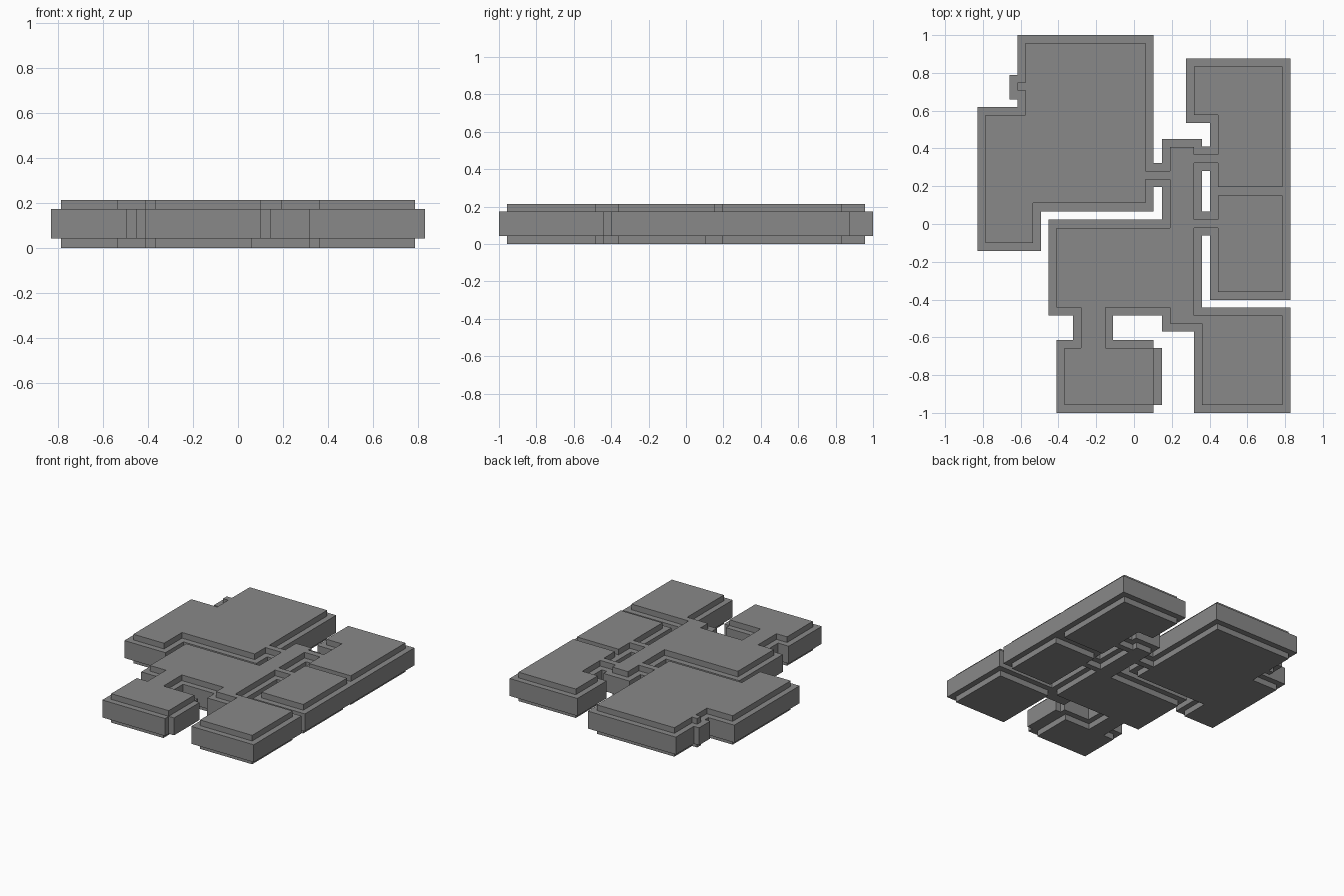
import bpy
import bmesh

cube = bpy.data.objects.get("Cube")
if cube:
    bpy.data.objects.remove(cube, do_unlink=True)

grey = bpy.data.materials.new("plain_grey")
grey.use_nodes = True
COLOUR = (0.25, 0.25, 0.25, 1)
grey.diffuse_color = COLOUR
grey.node_tree.nodes["Principled BSDF"].inputs["Base Color"].default_value = COLOUR

WALL = 0.043
LOW, HIGH, TOP = 0.043, 0.172, 0.214


def slab(name, rects, z0, z1):
    """Merge rectangles (x0, x1, y0, y1) into one outline and extrude it."""
    xs = sorted({v for r in rects for v in r[:2]})
    ys = sorted({v for r in rects for v in r[2:]})
    bm = bmesh.new()
    for x0, x1 in zip(xs, xs[1:]):
        for y0, y1 in zip(ys, ys[1:]):
            cx, cy = (x0 + x1) / 2, (y0 + y1) / 2
            if any(a < cx < b and c < cy < d for a, b, c, d in rects):
                bm.faces.new([bm.verts.new((x, y, z0)) for x, y in
                              ((x0, y0), (x1, y0), (x1, y1), (x0, y1))])
    bmesh.ops.remove_doubles(bm, verts=bm.verts, dist=0.0001)
    ext = bmesh.ops.extrude_face_region(bm, geom=bm.faces[:], use_keep_orig=True)
    moved = [g for g in ext["geom"] if isinstance(g, bmesh.types.BMVert)]
    bmesh.ops.translate(bm, verts=moved, vec=(0, 0, z1 - z0))
    bmesh.ops.recalc_face_normals(bm, faces=bm.faces)
    bmesh.ops.dissolve_limit(bm, angle_limit=0.01, verts=bm.verts, edges=bm.edges)
    mesh = bpy.data.meshes.new(name)
    bm.to_mesh(mesh)
    bm.free()
    mesh.materials.append(grey)
    obj = bpy.data.objects.new(name, mesh)
    bpy.context.collection.objects.link(obj)
    return obj


# Rooms whose outline is the same above and below
shared = [
    (-0.575, 0.06, 0.11, 0.957), (-0.786, -0.535, -0.10, 0.577),   # large hall
    (0.318, 0.786, 0.577, 0.834), (0.445, 0.786, 0.195, 0.834),    # back room
    (0.36, 0.786, -0.957, -0.485),                                 # front room
    (-0.41, 0.318, -0.442, -0.02),                                 # middle room
    (0.19, 0.318, -0.442, 0.407),                                  # corridor
    (-0.28, -0.15, -0.66, -0.44),                                  # front passage
    (0.05, 0.20, 0.235, 0.28), (0.31, 0.45, 0.323, 0.367),         # doorways
    (0.31, 0.45, -0.02, 0.023), (-0.617, -0.57, 0.707, 0.75),
]
side_room = (0.445, 0.786, -0.36, 0.152)
small_room = (-0.367, 0.103, -0.957, -0.657)
elbow = (0.19, 0.786, -0.528, -0.485)
elbow_neck = (0.19, 0.318, -0.49, -0.44)

# Ceilings and floors stand proud of the wall band
slab("room_ceilings", shared + [side_room, small_room, elbow, elbow_neck], 0.12, TOP)
slab("room_floors", shared + [(*side_room[:3], 0.105),
                              (small_room[0], 0.06, *small_room[2:])], 0, 0.09)

# Wall band around every room
walls = [
    (-0.617, 0.103, 0.067, 1.0), (-0.829, -0.493, -0.143, 0.62),   # large hall
    (-0.66, -0.61, 0.66, 0.79),                                    # window bump
    (0.275, 0.829, 0.535, 0.877), (0.402, 0.829, 0.15, 0.877),     # back room
    (0.402, 0.829, -0.402, 0.20),                                  # side room
    (0.318, 0.829, -1.0, -0.442),                                  # front room
    (-0.452, 0.36, -0.485, 0.023),                                 # middle room
    (0.147, 0.36, -0.57, 0.45),                                    # corridor
    (-0.323, -0.11, -0.65, -0.45),                                 # front passage
    (-0.41, 0.103, -1.0, -0.615),                                  # small room
    (0.09, 0.147, -0.957, -0.657),
    (0.09, 0.16, 0.195, 0.323), (0.35, 0.41, 0.28, 0.41),          # doorways
    (0.35, 0.41, -0.06, 0.067),
]
slab("wall_band", walls, LOW, HIGH)
